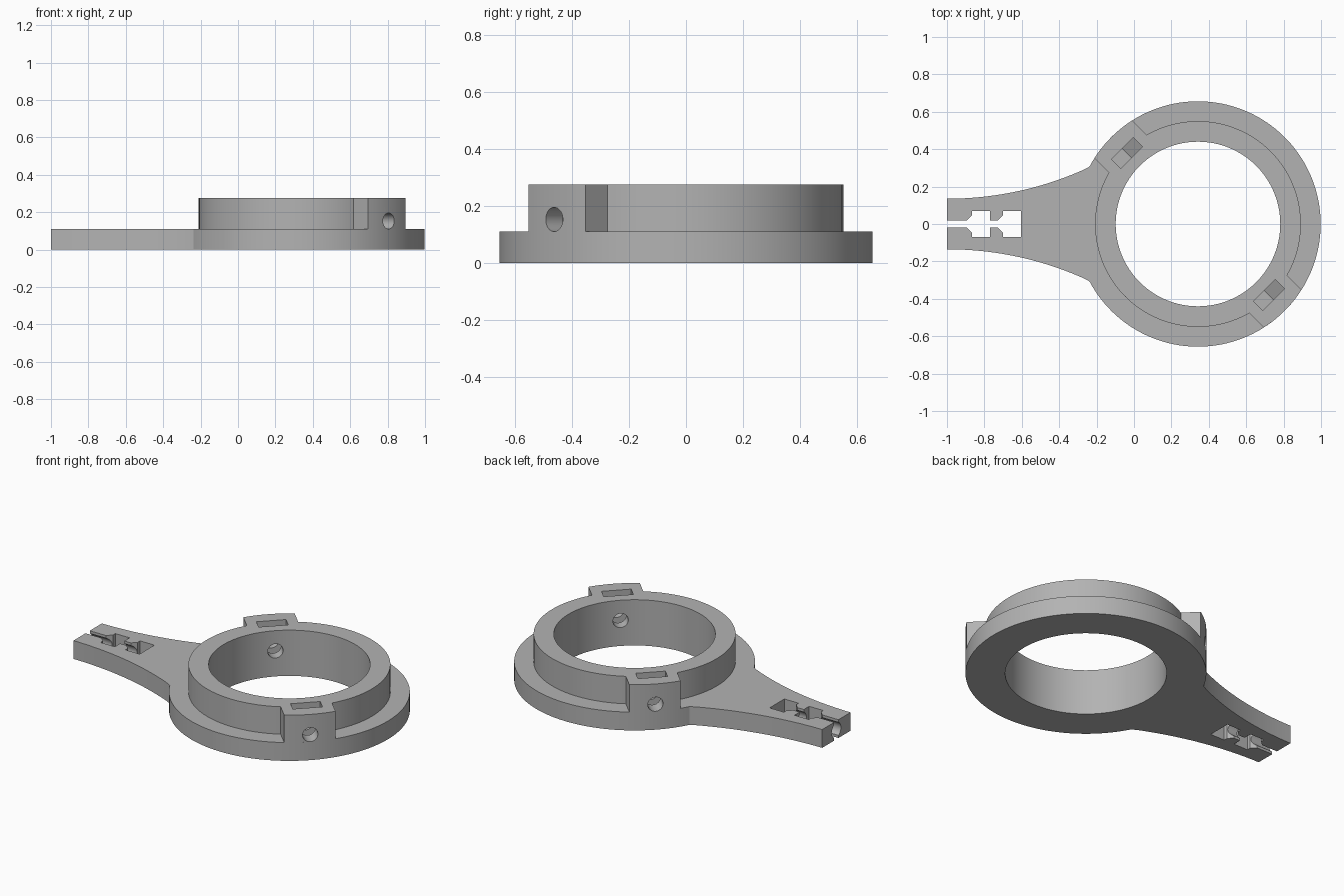
import bpy, bmesh
from math import sin, cos, asin, sqrt, pi, radians
from mathutils import Matrix, Vector

if "Cube" in bpy.data.objects:
    bpy.data.objects.remove(bpy.data.objects["Cube"])

CX, R_BASE, R_COLLAR, R_BORE = 0.342, 0.656, 0.55, 0.44
Z_BASE, Z_TOP = 0.11, 0.275
LUG_HALF = 0.142
LUG_ANGLES = (radians(135), radians(-45))

grey = bpy.data.materials.new("plain_grey")
grey.use_nodes = True
colour = (0.45, 0.45, 0.45, 1)
grey.diffuse_color = colour
grey.node_tree.nodes["Principled BSDF"].inputs["Base Color"].default_value = colour


def arc(r, a0, a1, n, cx=0, cy=0):
    return [(cx + r * cos(a0 + (a1 - a0) * i / n), cy + r * sin(a0 + (a1 - a0) * i / n))
            for i in range(n + 1)]


def circle(r, n, cx=0, cy=0):
    return arc(r, 0, 2 * pi, n, cx, cy)[:-1]


def prism(name, outline, h0, h1, frame=Matrix()):
    """Extrude a closed outline from h0 to h1 in the given frame."""
    bm = bmesh.new()
    face = bm.faces.new([bm.verts.new((x, y, h0)) for x, y in outline])
    top = bmesh.ops.extrude_face_region(bm, geom=[face])["geom"]
    bmesh.ops.translate(bm, verts=[v for v in top if isinstance(v, bmesh.types.BMVert)],
                        vec=(0, 0, h1 - h0))
    bmesh.ops.recalc_face_normals(bm, faces=bm.faces)
    bm.transform(frame)
    mesh = bpy.data.meshes.new(name)
    bm.to_mesh(mesh)
    bm.free()
    mesh.materials.append(grey)
    ob = bpy.data.objects.new(name, mesh)
    bpy.context.collection.objects.link(ob)
    return ob


def radial_frame(a, cx):
    """Local x is tangential, y is up, z points outwards."""
    m = Matrix(((-sin(a), 0, cos(a)), (cos(a), 0, sin(a)), (0, 1, 0))).to_4x4()
    m.translation = Vector((cx, 0, 0))
    return m


def cut(ob, cutters):
    bpy.context.view_layer.objects.active = ob
    for c in cutters:
        mod = ob.modifiers.new("cut", 'BOOLEAN')
        mod.operation, mod.solver, mod.object = 'DIFFERENCE', 'EXACT', c
        bpy.ops.object.modifier_apply(modifier=mod.name)


# Base plate: round flange running into a flared arm
arm_y, flare_r, join_x = 0.135, 1.8, -0.24
join_a = pi - asin(0.307 / R_BASE)
steps = 24
side = []
for i in range(1, steps + 1):
    x = join_x + (-1 - join_x) * i / steps
    side.append((x, arm_y + flare_r - sqrt(flare_r ** 2 - (x + 1) ** 2)))
outline = arc(R_BASE, -join_a, join_a, 120, CX) + side + [(x, -y) for x, y in reversed(side)]
base = prism("base_plate_with_arm", outline, 0, Z_BASE)

# Raised collar with two lugs flush with the flange
outer_a, inner_a = asin(LUG_HALF / R_BASE), asin(LUG_HALF / R_COLLAR)
outline = []
for a in reversed(LUG_ANGLES):
    outline += arc(R_BASE, a - outer_a, a + outer_a, 10)
    outline += arc(R_COLLAR, a + inner_a, a + pi - inner_a, 56)
collar = prism("collar_with_lugs", [(x + CX, y) for x, y in outline], Z_BASE, Z_TOP)

# Cutters: bore, nut pockets and screw holes in the lugs
bore = prism("bore_cutter", circle(R_BORE, 128, CX), -0.1, 0.5)
pocket = [(-0.082, 0.4), (-0.082, 0.105), (0, 0.058), (0.082, 0.105), (0.082, 0.4)]
nuts, screws = [], []
for a in LUG_ANGLES:
    f = radial_frame(a, CX)
    nuts.append(prism("nut_cutter", pocket, 0.502, 0.571, f))
    screws.append(prism("screw_cutter", circle(0.0425, 32, 0, 0.153), 0.38, 0.75, f))

# Cutters: stepped clamp slot and lengthwise hole in the arm
half = [(-1.1, 0.02), (-0.893, 0.02), (-0.865, 0.047), (-0.865, 0.07), (-0.77, 0.07),
        (-0.77, 0.02), (-0.727, 0.02), (-0.7, 0.047), (-0.7, 0.07), (-0.605, 0.07)]
slot = prism("slot_cutter", half + [(x, -y) for x, y in reversed(half)], -0.1, 0.3)
arm_hole = prism("arm_hole_cutter", circle(0.044, 32, 0, Z_BASE / 2), 0.65, 1.1,
                 radial_frame(pi, 0))

cut(base, [bore, slot, arm_hole] + nuts)
cut(collar, [bore] + nuts + screws)
for c in [bore, slot, arm_hole] + nuts + screws:
    bpy.data.objects.remove(c)

# Smooth round walls, crisp edges
for ob in (base, collar):
    bpy.ops.object.select_all(action='DESELECT')
    ob.select_set(True)
    bpy.context.view_layer.objects.active = ob
    bpy.ops.object.shade_smooth_by_angle(angle=radians(25))
